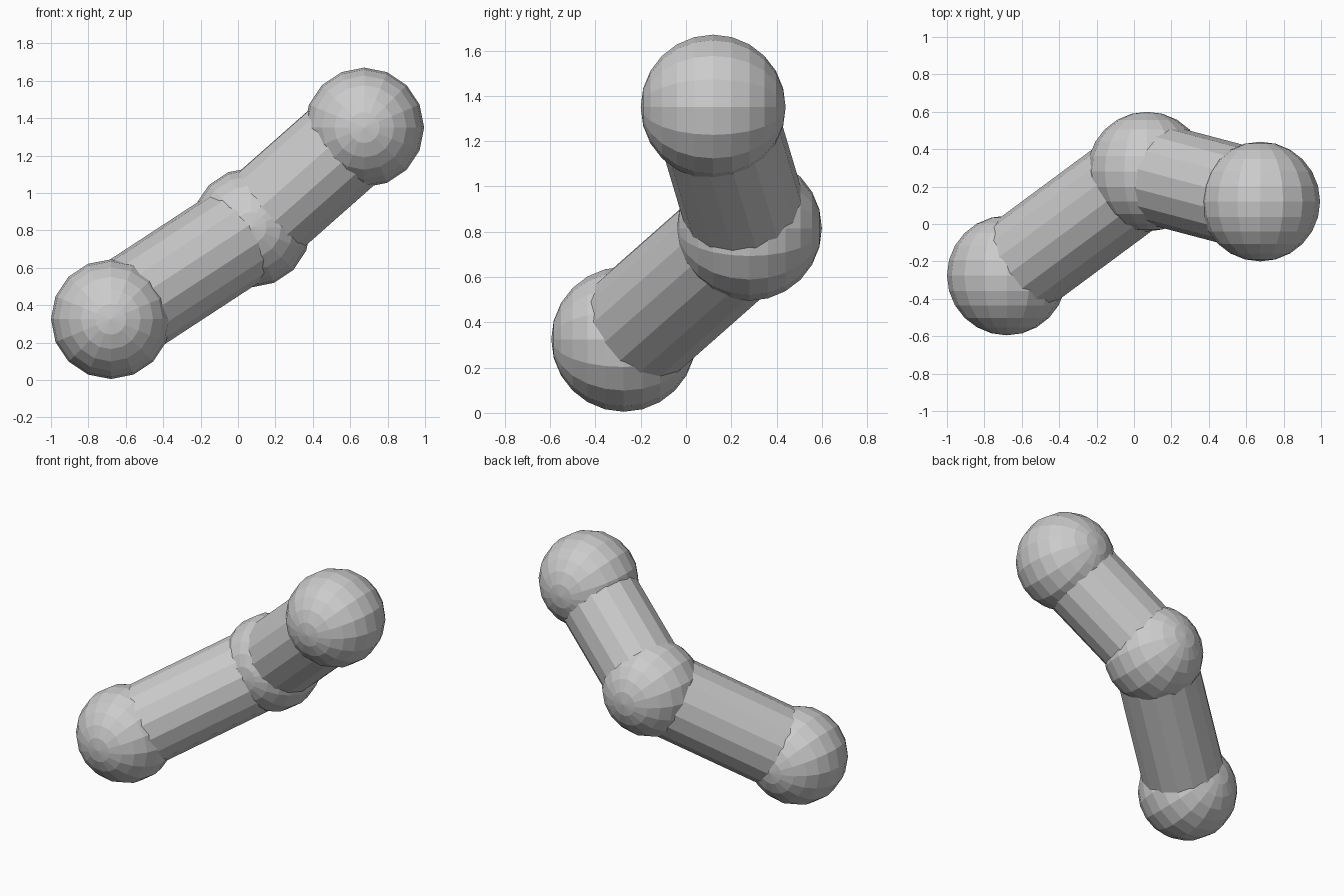
import bpy
from math import radians
from mathutils import Vector

if "Cube" in bpy.data.objects:
    bpy.data.objects.remove(bpy.data.objects["Cube"])

BALL_R, ROD_R = 0.32, 0.27
joints = {
    "lower_ball": Vector((-0.68, -0.275, 0.325)),
    "elbow_ball": Vector((0.07, 0.28, 0.815)),
    "upper_ball": Vector((0.675, 0.12, 1.35)),
}

# Joint balls, poles facing front and back
for name, pos in joints.items():
    bpy.ops.mesh.primitive_uv_sphere_add(segments=16, ring_count=12, radius=BALL_R,
                                         location=pos, rotation=(radians(90), 0, 0))
    bpy.context.object.name = name


# Rod running between two joint centres
def rod(name, a, b):
    d = b - a
    bpy.ops.mesh.primitive_cylinder_add(vertices=16, radius=ROD_R, depth=d.length,
                                        location=(a + b) / 2,
                                        rotation=d.to_track_quat('Z', 'Y').to_euler())
    bpy.context.object.name = name


rod("lower_rod", joints["lower_ball"], joints["elbow_ball"])
rod("upper_rod", joints["elbow_ball"], joints["upper_ball"])
